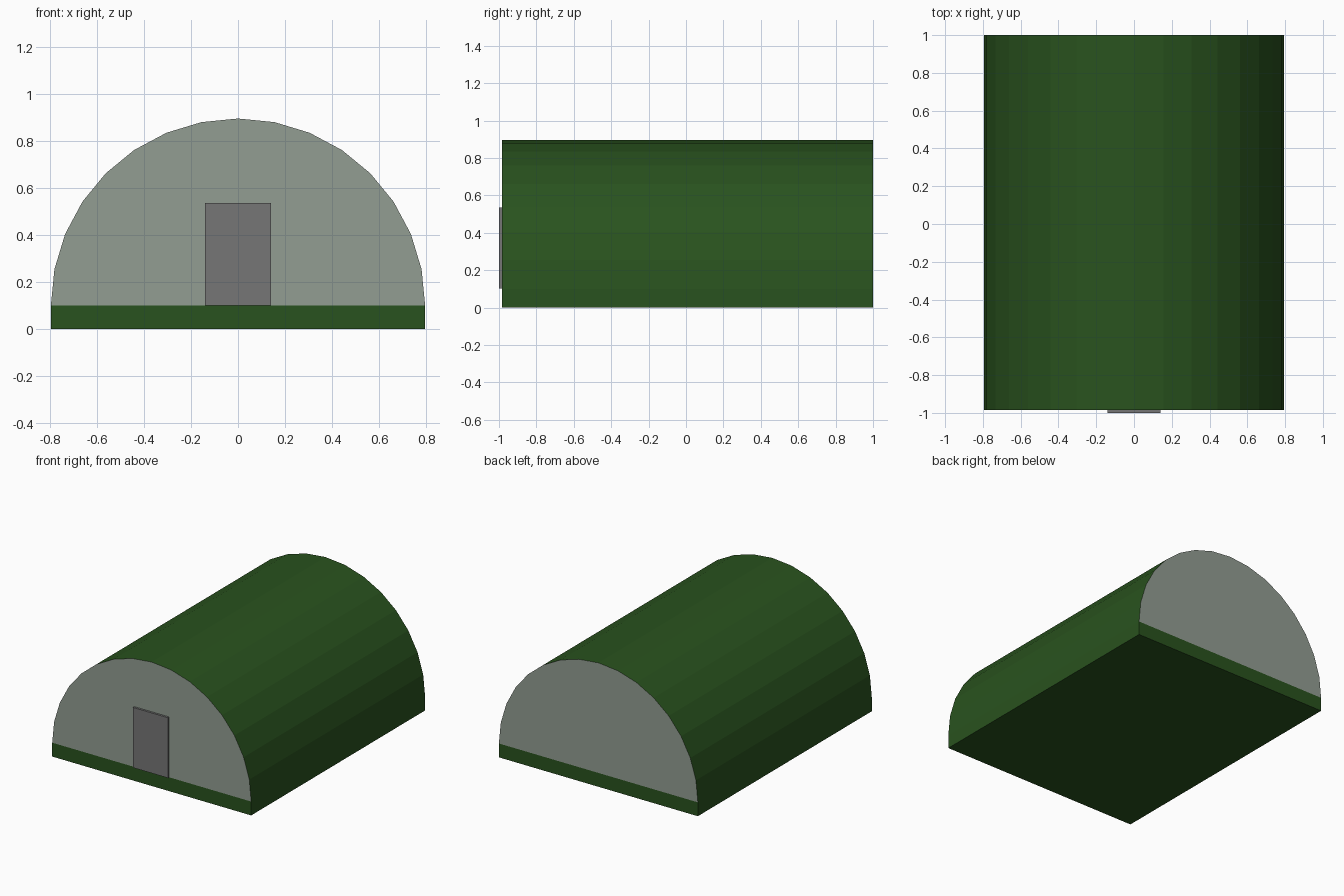
import bpy, bmesh, math

if "Cube" in bpy.data.objects:
    bpy.data.objects.remove(bpy.data.objects["Cube"])

RADIUS, BASE_H, SEGMENTS = 0.795, 0.10, 16
FRONT, BACK = -0.985, 1.0


def material(name, rgb):
    mat = bpy.data.materials.new(name)
    mat.diffuse_color = (*rgb, 1)
    mat.use_nodes = True
    mat.node_tree.nodes["Principled BSDF"].inputs["Base Color"].default_value = mat.diffuse_color
    return mat


def finish(name, bm, mats):
    bmesh.ops.recalc_face_normals(bm, faces=bm.faces)
    mesh = bpy.data.meshes.new(name)
    bm.to_mesh(mesh)
    bm.free()
    for mat in mats:
        mesh.materials.append(mat)
    obj = bpy.data.objects.new(name, mesh)
    bpy.context.collection.objects.link(obj)
    return obj


green = material("green_cladding", (0.022, 0.085, 0.013))
pale = material("end_wall_grey", (0.29, 0.34, 0.29))
dark = material("door_grey", (0.18, 0.18, 0.18))

# Vaulted hall: half-round profile on a low plinth, extruded front to back
bm = bmesh.new()
profile = [(RADIUS, 0)]
for i in range(SEGMENTS + 1):
    a = math.pi * i / SEGMENTS
    profile.append((RADIUS * math.cos(a), BASE_H + RADIUS * math.sin(a)))
profile.append((-RADIUS, 0))
face = bm.faces.new([bm.verts.new((x, FRONT, z)) for x, z in profile])
swept = bmesh.ops.extrude_face_region(bm, geom=[face], use_keep_orig=True)
moved = [v for v in swept["geom"] if isinstance(v, bmesh.types.BMVert)]
bmesh.ops.translate(bm, verts=moved, vec=(0, BACK - FRONT, 0))

# Split the ends at the plinth line so only the walls above it are pale
bmesh.ops.bisect_plane(bm, geom=bm.verts[:] + bm.edges[:] + bm.faces[:],
                       plane_co=(0, 0, BASE_H), plane_no=(0, 0, 1))
bm.normal_update()
for f in bm.faces:
    if abs(f.normal.y) > 0.9 and f.calc_center_median().z > BASE_H:
        f.material_index = 1
finish("vaulted_hall", bm, [green, pale])

# Door: thin panel standing proud of the front wall
bm = bmesh.new()
bmesh.ops.create_cube(bm, size=1)
bmesh.ops.scale(bm, verts=bm.verts, vec=(0.28, 0.015, 0.435))
bmesh.ops.translate(bm, verts=bm.verts, vec=(0, -0.9925, 0.3185))
finish("front_door", bm, [dark])
